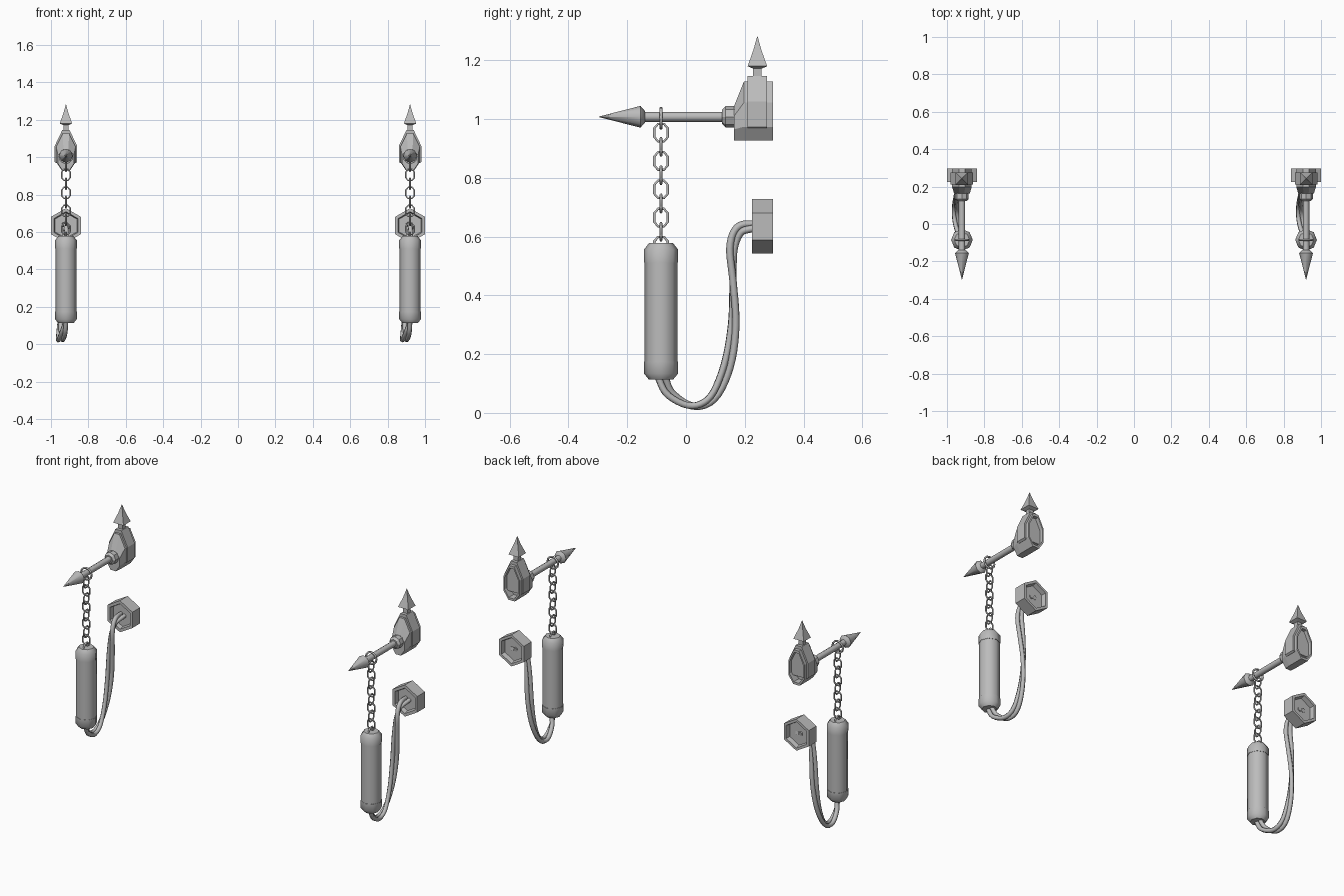
import bpy, bmesh
from math import sin, cos, pi, radians
from mathutils import Vector

cube = bpy.data.objects.get("Cube")
if cube:
    bpy.data.objects.remove(cube)

metal = bpy.data.materials.new("grey metal")
metal.use_nodes = True
GREY = (0.5, 0.5, 0.5, 1)
metal.diffuse_color = GREY
metal.node_tree.nodes["Principled BSDF"].inputs["Base Color"].default_value = GREY


def add(name, data, x, smooth=0):
    data.materials.append(metal)
    ob = bpy.data.objects.new(name, data)
    ob.location.x = x
    bpy.context.collection.objects.link(ob)
    if smooth:
        bpy.ops.object.select_all(action='DESELECT')
        ob.select_set(True)
        bpy.context.view_layer.objects.active = ob
        bpy.ops.object.shade_smooth_by_angle(angle=radians(smooth))
    return ob


def loft(name, rings, x, smooth=0):
    """Skin a list of equal point rings and cap both ends."""
    bm = bmesh.new()
    vs = [[bm.verts.new(p) for p in ring] for ring in rings]
    n = len(vs[0])
    for a, b in zip(vs, vs[1:]):
        for i in range(n):
            j = (i + 1) % n
            bm.faces.new((a[i], a[j], b[j], b[i]))
    bm.faces.new(vs[0])
    bm.faces.new(vs[-1])
    bmesh.ops.recalc_face_normals(bm, faces=bm.faces)
    me = bpy.data.meshes.new(name)
    bm.to_mesh(me)
    bm.free()
    return add(name, me, x, smooth)


def lathe(name, profile, x, sides, along, y=0, z=0, phase=0, smooth=0):
    """Turn (radius, position) pairs about the y or z axis."""
    rings = []
    for r, h in profile:
        ring = []
        for i in range(sides):
            a = phase + 2 * pi * i / sides
            u, v = r * cos(a), r * sin(a)
            ring.append((u, h, z + v) if along == 'y' else (u, y + v, h))
        rings.append(ring)
    return loft(name, rings, x, smooth)


def tube(name, points, radius, x, cyclic=False):
    cu = bpy.data.curves.new(name, 'CURVE')
    cu.dimensions = '3D'
    cu.bevel_depth = radius
    cu.bevel_resolution = 1
    cu.use_fill_caps = True
    sp = cu.splines.new('POLY')
    sp.points.add(len(points) - 1)
    for p, q in zip(sp.points, points):
        p.co = (*q, 1)
    sp.use_cyclic_u = cyclic
    return add(name, cu, x)


def crest(y, w, low, hip, shoulder, top, cut=0.4):
    """Pointed shield outline at depth y."""
    half = [(w * cut, low), (w, hip), (w, shoulder), (w * 0.32, top)]
    return [(u, y, v) for u, v in half] + [(-u, y, v) for u, v in reversed(half)]


def shrink(ring, factor, y):
    c = sum((Vector(p) for p in ring), Vector()) / len(ring)
    return [(p[0] * factor, y, c.z + (p[2] - c.z) * factor) for p in ring]


def catmull(pts, steps):
    pts = [Vector(p) for p in pts]
    ext = [2 * pts[0] - pts[1]] + pts + [2 * pts[-1] - pts[-2]]
    out = []
    for a, b, c, d in zip(ext, ext[1:], ext[2:], ext[3:]):
        for s in range(steps):
            t = s / steps
            out.append(0.5 * (2 * b + (c - a) * t + (2 * a - 5 * b + 4 * c - d) * t ** 2
                              + (3 * b - a - 3 * c + d) * t ** 3))
    return out + [pts[-1]]


CABLE = [(0, -.085, .125), (-.012, -.055, .065), (-.028, .02, .024), (-.033, .09, .052),
         (-.03, .14, .16), (-.024, .162, .3), (-.014, .16, .45), (-.004, .157, .56),
         (0, .18, .622), (0, .225, .635), (0, .274, .635)]
LINK = [(.023, -.015), (.023, .015), (.01, .03), (-.01, .03),
        (-.023, .015), (-.023, -.015), (-.01, -.03), (.01, -.03)]
HANG_Y = -.085


def lamp(x, side):
    def nm(part):
        return f"{side}_{part}"

    # Wall bracket with a hollow back, and the strap over it
    back = crest(.296, .052, .927, .974, 1.056, 1.128)
    loft(nm("bracket"), [crest(.163, .042, .927, .965, 1.01, 1.043),
                         crest(.197, .052, .927, .974, 1.056, 1.128),
                         back, shrink(back, .86, .296), shrink(back, .86, .25)], x)
    loft(nm("bracket_strap"), [crest(y, .06, .968, .974, 1.06, 1.146, .85)
                               for y in (.21, .275)], x)

    # Square spike on top
    lathe(nm("top_spike"), [(.02, 1.12), (.02, 1.172), (.047, 1.18), (.019, 1.236), (.001, 1.282)],
          x, 4, 'z', y=.243, phase=pi / 4)

    # Arm with collar and arrow tip
    lathe(nm("arm"), [(.017, -.15), (.017, .17)], x, 8, 'y', z=1.008, smooth=50)
    lathe(nm("arm_collar"), [(.024, .122), (.036, .134), (.036, .168)], x, 8, 'y', z=1.008)
    lathe(nm("arrow_tip"), [(.001, -.296), (.037, -.155), (.02, -.14)], x, 8, 'y', z=1.008, smooth=50)

    # Chain: ring on the arm, links turned alternately, eye on the lamp body
    ring = [(.034 * cos(i * pi / 6), HANG_Y, 1.003 + .034 * sin(i * pi / 6)) for i in range(12)]
    tube(nm("arm_ring"), ring, .0055, x, True)
    for k in range(8):
        z = .954 - k * .0482
        pts = [(u, HANG_Y, z + v) if k % 2 else (0, HANG_Y + u, z + v) for u, v in LINK]
        tube(nm(f"chain_link_{k + 1}"), pts, .0045, x, True)
    tube(nm("lamp_eye"), [(0, HANG_Y + u, .569 + v) for u, v in LINK], .005, x, True)

    # Lamp body with bevelled end caps
    lathe(nm("lamp_body"), [(.056, .17), (.056, .52)], x, 8, 'z', y=HANG_Y, smooth=50)
    for cap, end, edge, inner in (("top", .578, .556, .512), ("bottom", .113, .134, .175)):
        lathe(nm(f"lamp_{cap}_cap"), [(.041, end), (.058, edge), (.058, inner)],
              x, 8, 'z', y=HANG_Y, smooth=50)

    # Hexagonal wall socket, recessed on both faces
    lathe(nm("wall_socket"), [(.068, .25), (.074, .225), (.0925, .225), (.0925, .296),
                              (.076, .296), (.07, .27)], x, 6, 'y', z=.635, phase=pi / 6)

    # Two cable strands twisted round each other
    path = catmull(CABLE, 5)
    last = len(path) - 1
    for s, strand in enumerate(("a", "b")):
        pts = []
        for i, p in enumerate(path):
            t = (path[min(i + 1, last)] - path[max(i - 1, 0)]).normalized()
            b = t.cross(Vector((1, 0, 0))).normalized()
            a = 2.5 * pi * (1 - i / last) + s * pi
            pts.append(p + .011 * (b.cross(t) * cos(a) + b * sin(a)))
        tube(nm(f"cable_strand_{strand}"), pts, .0125, x)


lamp(.92, "left")
lamp(-.92, "right")
